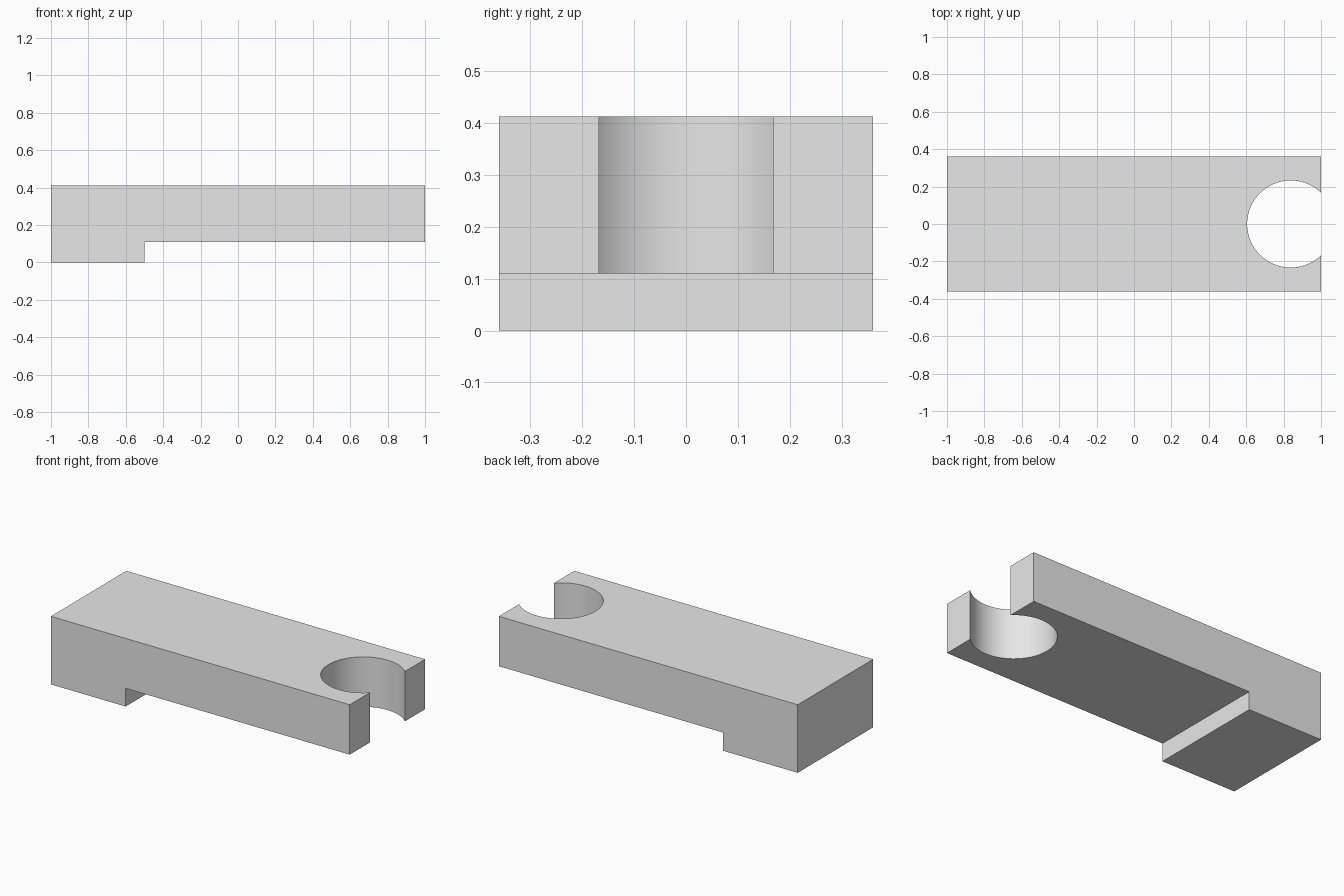
import bpy
import bmesh
import math

cube = bpy.data.objects.get("Cube")
if cube:
    bpy.data.objects.remove(cube, do_unlink=True)

HALF_LENGTH, HALF_WIDTH, TOP = 1.0, 0.36, 0.412
STEP_X, STEP_Z = -0.5, 0.11
HOLE_X, HOLE_RADIUS = 0.838, 0.233

grey = bpy.data.materials.new("light_grey")
grey.use_nodes = True
grey.diffuse_color = (0.8, 0.8, 0.8, 1)
grey.node_tree.nodes["Principled BSDF"].inputs["Base Color"].default_value = (0.8, 0.8, 0.8, 1)


def extrude_profile(name, points, offset):
    """Solid made by sweeping a flat outline along an offset."""
    bm = bmesh.new()
    face = bm.faces.new([bm.verts.new(p) for p in points])
    swept = bmesh.ops.extrude_face_region(bm, geom=[face])["geom"]
    verts = [g for g in swept if isinstance(g, bmesh.types.BMVert)]
    bmesh.ops.translate(bm, verts=verts, vec=offset)
    bmesh.ops.recalc_face_normals(bm, faces=bm.faces)
    mesh = bpy.data.meshes.new(name)
    bm.to_mesh(mesh)
    bm.free()
    mesh.materials.append(grey)
    obj = bpy.data.objects.new(name, mesh)
    bpy.context.collection.objects.link(obj)
    return obj


# Stepped bar: side outline swept across the width
outline = [(-HALF_LENGTH, 0), (STEP_X, 0), (STEP_X, STEP_Z),
           (HALF_LENGTH, STEP_Z), (HALF_LENGTH, TOP), (-HALF_LENGTH, TOP)]
bar = extrude_profile("clamp_bar", [(x, -HALF_WIDTH, z) for x, z in outline],
                      (0, 2 * HALF_WIDTH, 0))

# Round opening that breaks through the right end
sides = 96
circle = [(HOLE_X + HOLE_RADIUS * math.cos(math.tau * i / sides),
           HOLE_RADIUS * math.sin(math.tau * i / sides), -0.1) for i in range(sides)]
cutter = extrude_profile("hole_cutter", circle, (0, 0, 1))
cutter.hide_render = True

cut = bar.modifiers.new("round_opening", 'BOOLEAN')
cut.operation = 'DIFFERENCE'
cut.solver = 'EXACT'
cut.object = cutter

bpy.ops.object.select_all(action='DESELECT')
bar.select_set(True)
bpy.context.view_layer.objects.active = bar
bpy.ops.object.modifier_apply(modifier=cut.name)
bpy.data.objects.remove(cutter, do_unlink=True)

# Smooth wall in the opening, crisp edges elsewhere
bpy.ops.object.shade_smooth_by_angle(angle=math.radians(30))
